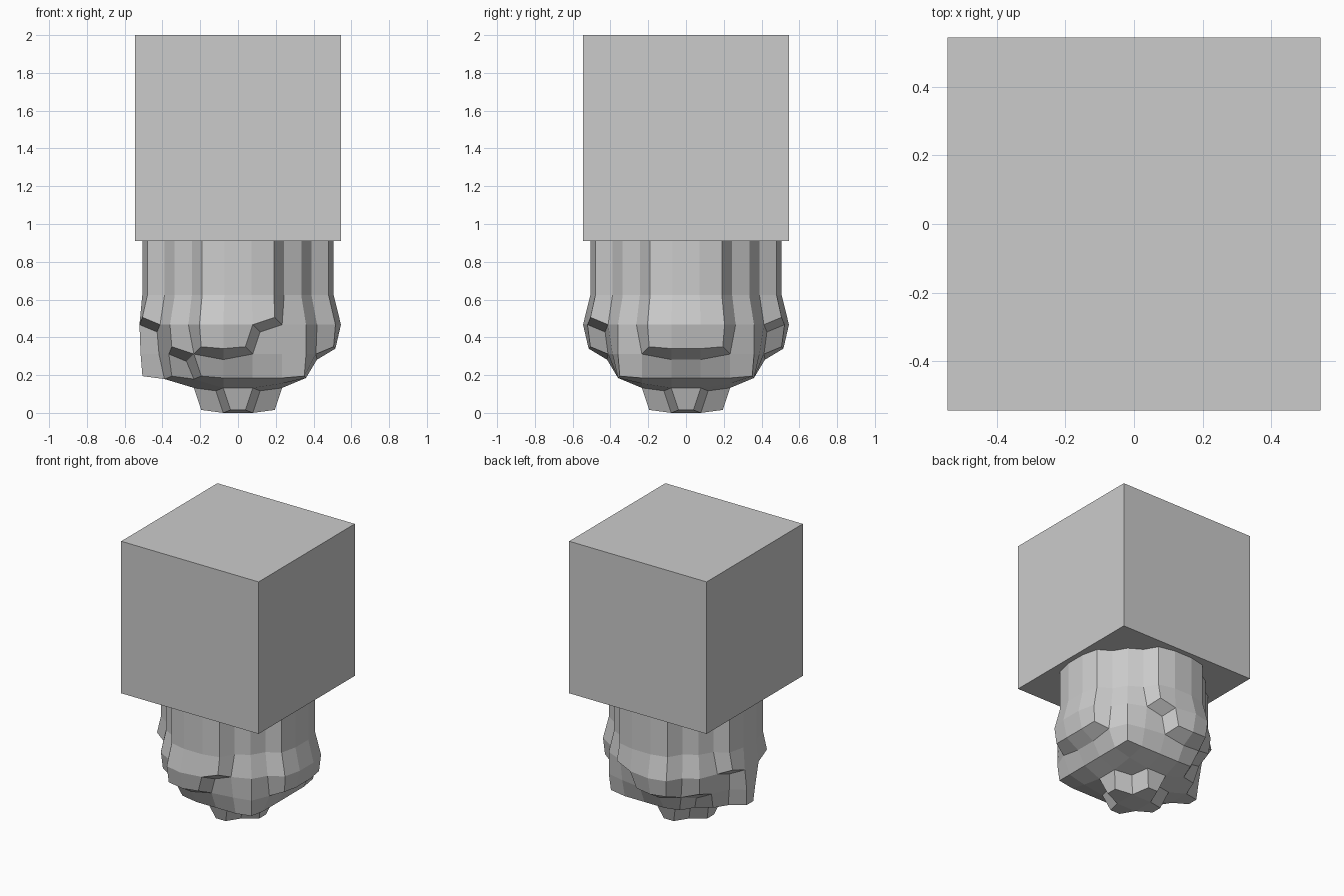
import bpy, bmesh
from mathutils import Vector

old = bpy.data.objects.get("Cube")
if old:
    bpy.data.objects.remove(old)

CELL = 1.09 / 7
LAYERS = 7

# One plain grey for everything
grey = bpy.data.materials.new("light_grey")
grey.use_nodes = True
colour = (0.6, 0.6, 0.6, 1)
grey.diffuse_color = colour
grey.node_tree.nodes["Principled BSDF"].inputs["Base Color"].default_value = colour


def add_object(name, bm):
    mesh = bpy.data.meshes.new(name)
    bmesh.ops.recalc_face_normals(bm, faces=bm.faces)
    bm.to_mesh(mesh)
    bm.free()
    mesh.materials.append(grey)
    obj = bpy.data.objects.new(name, mesh)
    bpy.context.collection.objects.link(obj)
    return obj


# Cells of the trunk: a square core with a three-wide rib on each side
cells = set()
for k in range(1, LAYERS):
    cells |= {(i, j, k) for i in range(-2, 3) for j in range(-2, 3)}
    if k >= 2:
        for t in (-1, 0, 1):
            cells |= {(t, -3, k), (t, 3, k), (-3, t, k), (3, t, k)}

# Foot, hanging chunk and broken-away cells
cells |= {(0, 0, 0), (1, 0, 0), (-1, 0, 0), (0, 1, 0), (0, -1, 0), (-3, 0, 1)}
cells -= {(-2, -2, 1), (-2, 2, 1)}
cells -= {(1, -3, 2), (1, 3, 2), (-3, -1, 2), (-3, 1, 2)}

# Skin the exposed cell sides with quads
bm = bmesh.new()
verts = {}


def corner(p):
    key = tuple(round(c * 2) for c in p)
    if key not in verts:
        verts[key] = bm.verts.new((p[0] * CELL, p[1] * CELL, p[2] * CELL))
    return verts[key]


for cell in sorted(cells):
    centre = Vector(cell) + Vector((0, 0, 0.5))
    for axis in range(3):
        for sign in (-1, 1):
            step = Vector((0, 0, 0))
            step[axis] = sign
            if tuple(int(c + s) for c, s in zip(cell, step)) in cells:
                continue
            u, w = Vector((0, 0, 0)), Vector((0, 0, 0))
            u[(axis + 1) % 3] = w[(axis + 2) % 3] = 0.5
            mid = centre + step / 2
            loop = [mid - u - w, mid + u - w, mid + u + w, mid - u + w]
            bm.faces.new([corner(p) for p in loop])

# Relax the steps, narrow the upper trunk, and rest the foot on the ground
bmesh.ops.smooth_vert(bm, verts=bm.verts, factor=0.75,
                      use_axis_x=True, use_axis_y=True, use_axis_z=True)
low = min(v.co.z for v in bm.verts)
for v in bm.verts:
    if v.co.z > 0.57:
        v.co.x *= 0.93
        v.co.y *= 0.93
    if v.co.z < 0.08:
        v.co.z -= low
add_object("rock_trunk", bm)

# Large block on top
bm = bmesh.new()
bmesh.ops.create_cube(bm, size=1.09)
bmesh.ops.translate(bm, verts=bm.verts, vec=(0, 0, 2 - 1.09 / 2))
add_object("top_block", bm)
